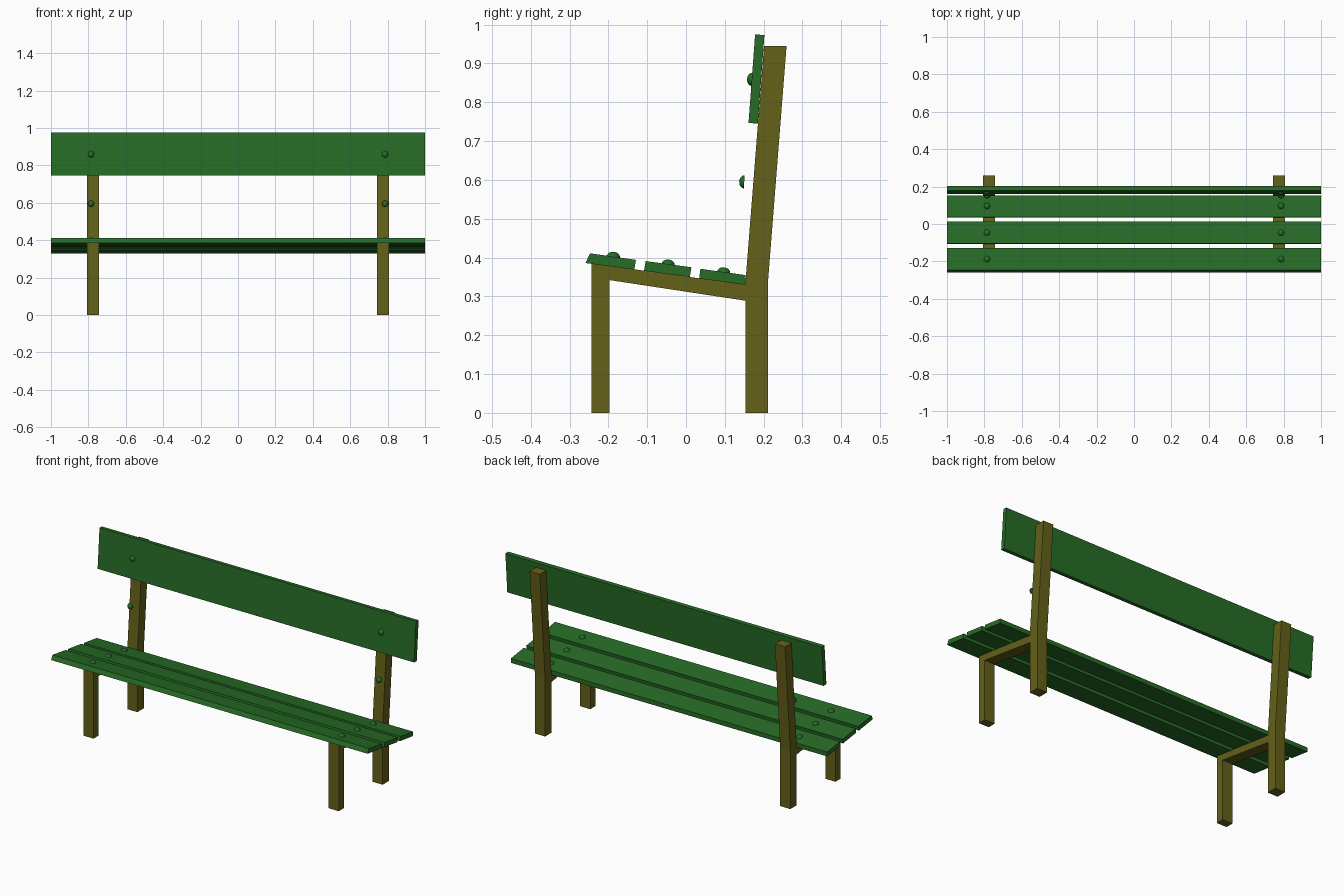
import bpy, bmesh, math
from mathutils import Matrix, Vector

if "Cube" in bpy.data.objects:
    bpy.data.objects.remove(bpy.data.objects["Cube"])


def material(name, rgb):
    m = bpy.data.materials.new(name)
    m.diffuse_color = (*rgb, 1)
    m.use_nodes = True
    m.node_tree.nodes["Principled BSDF"].inputs["Base Color"].default_value = m.diffuse_color
    return m


GREEN = material("green_paint", (0.02, 0.15, 0.02))
BROWN = material("brown_paint", (0.13, 0.12, 0.01))


def finish(name, bm, mat):
    bmesh.ops.recalc_face_normals(bm, faces=bm.faces)
    mesh = bpy.data.meshes.new(name)
    bm.to_mesh(mesh)
    bm.free()
    mesh.materials.append(mat)
    ob = bpy.data.objects.new(name, mesh)
    bpy.context.collection.objects.link(ob)
    return ob


def extrude(name, profile, x0, x1, mat):
    """Extrude a (y, z) side profile along x."""
    bm = bmesh.new()
    face = bm.faces.new([bm.verts.new((x0, y, z)) for y, z in profile])
    new = bmesh.ops.extrude_face_region(bm, geom=[face])["geom"]
    bmesh.ops.translate(bm, vec=(x1 - x0, 0, 0),
                        verts=[v for v in new if isinstance(v, bmesh.types.BMVert)])
    return finish(name, bm, mat)


def bolt(name, x, y, z, normal):
    """Domed bolt head with its flat base at (x, y, z)."""
    bm = bmesh.new()
    bmesh.ops.create_uvsphere(bm, u_segments=14, v_segments=8, radius=1)
    bmesh.ops.bisect_plane(bm, geom=bm.verts[:] + bm.edges[:] + bm.faces[:], dist=1e-5,
                           plane_co=(0, 0, 0), plane_no=(0, 0, 1), clear_inner=True)
    bmesh.ops.holes_fill(bm, edges=[e for e in bm.edges if e.is_boundary], sides=0)
    rot = Vector(normal).to_track_quat('Z', 'Y').to_matrix().to_4x4()
    bm.transform(Matrix.Translation((x, y, z)) @ rot @ Matrix.Diagonal((0.017, 0.017, 0.013, 1)))
    ob = finish(name, bm, GREEN)
    bpy.context.view_layer.objects.active = ob
    ob.select_set(True)
    bpy.ops.object.shade_smooth_by_angle(angle=math.radians(40))
    ob.select_set(False)


# Side profiles of the frame
front_leg = [(-0.243, 0), (-0.197, 0), (-0.197, 0.342), (-0.243, 0.385)]
seat_rail = [(-0.243, 0.385), (-0.197, 0.342), (0.153, 0.289), (0.153, 0.33)]
back_leg = [(0.153, 0), (0.211, 0), (0.211, 0.335), (0.259, 0.945),
            (0.201, 0.945), (0.153, 0.335)]

# Seat and back slats
slats = {
    "front_seat_slat": [(-0.259, 0.386), (-0.133, 0.369), (-0.129, 0.394), (-0.247, 0.411)],
    "middle_seat_slat": [(-0.108, 0.366), (0.010, 0.350), (0.014, 0.375), (-0.104, 0.391)],
    "rear_seat_slat": [(0.034, 0.346), (0.153, 0.330), (0.153, 0.355), (0.037, 0.371)],
    "back_slat": [(0.161, 0.747), (0.185, 0.745), (0.202, 0.973), (0.178, 0.975)],
}
for name, profile in slats.items():
    extrude(name, profile, -1, 1, GREEN)

# Legs, rails and bolts on both sides
for side, s in (("left", -1), ("right", 1)):
    for name, profile in (("front_leg", front_leg), ("seat_rail", seat_rail),
                          ("back_leg", back_leg)):
        extrude(f"{name}_{side}", profile, s * 0.743, s * 0.807, BROWN)
    for i, (y, z) in enumerate([(-0.187, 0.402), (-0.046, 0.382), (0.097, 0.362)]):
        bolt(f"seat_bolt_{side}_{i + 1}", s * 0.786, y, z, (0, 0.138, 1))
    for i, (y, z) in enumerate([(0.170, 0.859), (0.150, 0.595)]):
        bolt(f"back_bolt_{side}_{i + 1}", s * 0.786, y, z, (0, -1, 0.076))
